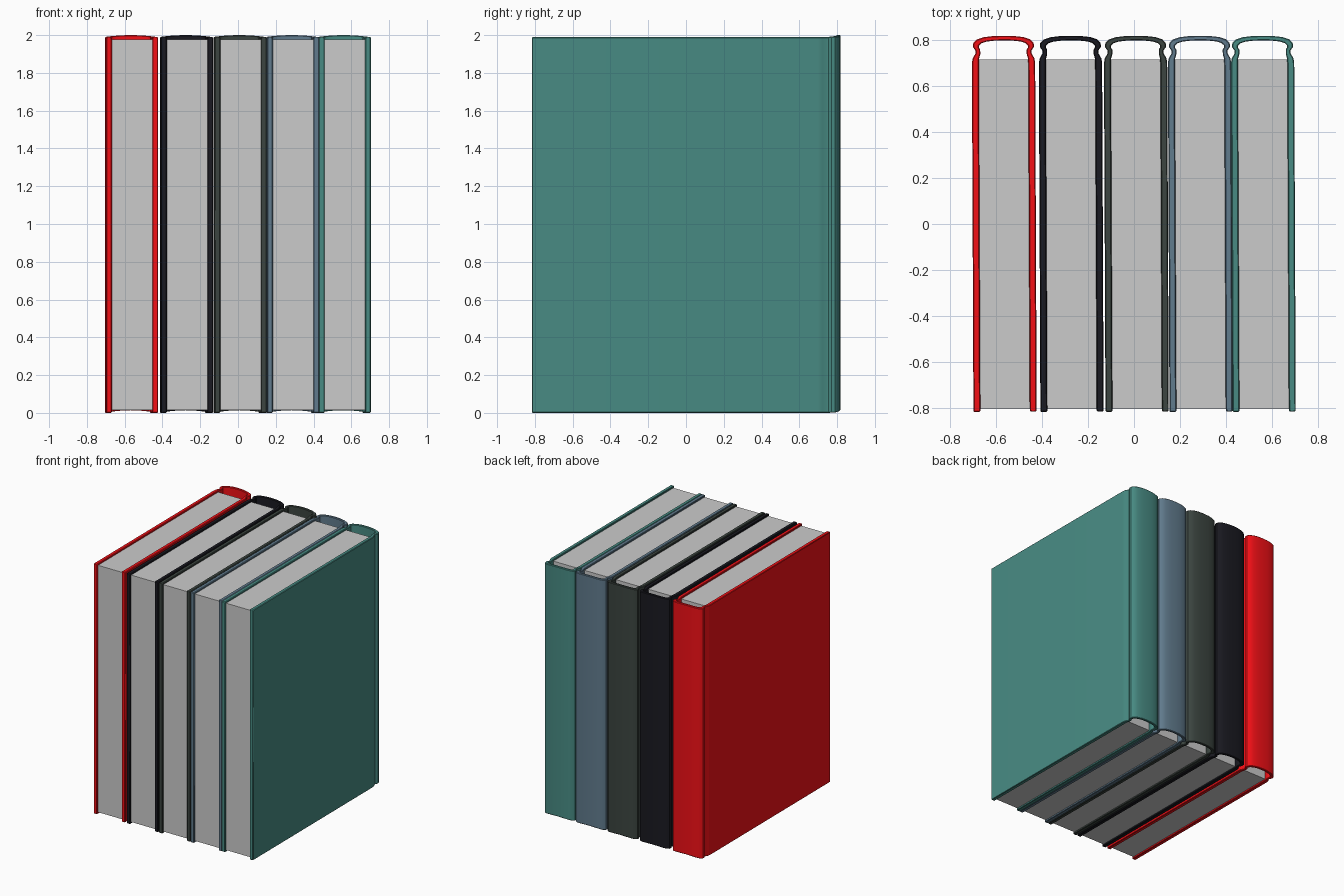
import bpy, bmesh, math

if "Cube" in bpy.data.objects:
    bpy.data.objects.remove(bpy.data.objects["Cube"])

# Right half of the cover cross-section (x, y): board, hinge groove, rounded spine
OUTER = [(.1375, -.816), (.1375, .70), (.134, .72), (.121, .743), (.121, .753), (.133, .77),
         (.131, .787), (.117, .802), (.087, .812), (.045, .817), (0, .818)]
INNER = [(.1075, -.816), (.1075, .70), (.106, .72), (.101, .738), (.101, .758), (.107, .768),
         (.106, .776), (.096, .786), (.074, .793), (.04, .797), (0, .798)]
SPINE_START = 5
TILT = math.radians(0.25)


def mirrored(half):
    return half + [(-x, y) for x, y in reversed(half[:-1])]


def finish(bm, name, x, color=None):
    bmesh.ops.recalc_face_normals(bm, faces=bm.faces)
    mesh = bpy.data.meshes.new(name)
    bm.to_mesh(mesh)
    bm.free()
    obj = bpy.data.objects.new(name, mesh)
    bpy.context.collection.objects.link(obj)
    obj.location.x = x
    obj.rotation_euler.z = TILT
    if color:
        mat = bpy.data.materials.new(name + "_cloth")
        mat.diffuse_color = (*color, 1)
        mat.use_nodes = True
        mat.node_tree.nodes["Principled BSDF"].inputs["Base Color"].default_value = mat.diffuse_color
        mesh.materials.append(mat)
    return obj


def cover(name, x, color):
    bm = bmesh.new()
    outer, inner = mirrored(OUTER), mirrored(INNER)
    n = len(outer)
    rings = []
    for i in range(n):
        on_spine = SPINE_START <= i < n - SPINE_START
        ring = []
        # Spine ends are gently arched upward at head and tail
        for (px, py), top in ((outer[i], 0), (inner[i], 0), (inner[i], 1), (outer[i], 1)):
            arch = 1 - (px / .1375) ** 2 if on_spine else 0
            z = 1.99 + .01 * arch if top else .014 * arch
            ring.append(bm.verts.new((px, py, z)))
        rings.append(ring)
    for a, b in zip(rings, rings[1:]):
        for k in range(4):
            j = (k + 1) % 4
            bm.faces.new((a[k], a[j], b[j], b[k]))
    bm.faces.new(rings[0])
    bm.faces.new(rings[-1])
    obj = finish(bm, name, x, color)
    bevel = obj.modifiers.new("soft_edges", 'BEVEL')
    bevel.width = .004
    bevel.segments = 1
    bevel.limit_method = 'ANGLE'
    bevel.angle_limit = math.radians(65)
    bpy.ops.object.select_all(action='DESELECT')
    obj.select_set(True)
    bpy.context.view_layer.objects.active = obj
    bpy.ops.object.shade_smooth_by_angle(angle=math.radians(35))


def pages(name, x):
    bm = bmesh.new()
    bmesh.ops.create_cube(bm, size=1)
    for v in bm.verts:
        v.co.x *= .217
        v.co.y = .715 if v.co.y > 0 else -.804
        v.co.z = 1.977 if v.co.z > 0 else .014
    finish(bm, name, x)


# Row of five books, left to right
BOOKS = [("red", -.564, (.9, .005, .008)),
         ("black", -.273, (.01, .01, .015)),
         ("dark_green", .010, (.045, .06, .052)),
         ("blue", .288, (.12, .2, .27)),
         ("teal", .562, (.065, .26, .23))]
for label, x, color in BOOKS:
    cover(label + "_book_cover", x, color)
    pages(label + "_book_pages", x)
